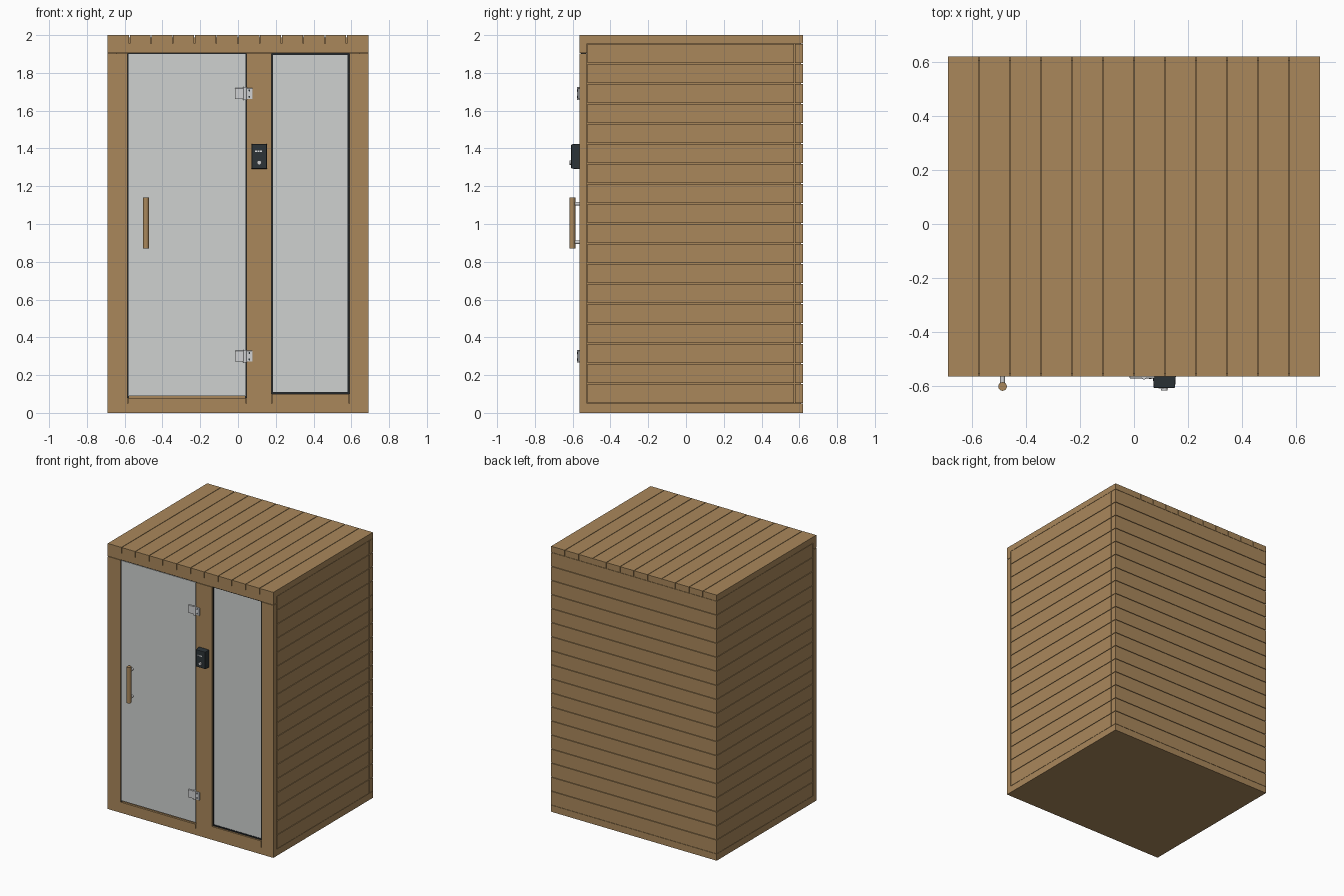
import bpy, bmesh, math
from mathutils import Matrix, Vector

cube = bpy.data.objects.get("Cube")
if cube:
    bpy.data.objects.remove(cube, do_unlink=True)


def material(name, rgb):
    m = bpy.data.materials.new(name)
    m.use_nodes = True
    m.diffuse_color = (*rgb, 1)
    m.node_tree.nodes["Principled BSDF"].inputs["Base Color"].default_value = (*rgb, 1)
    return m


WOOD = material("warm wood", (0.40, 0.245, 0.105))
GLASS = material("frosted glass", (0.62, 0.64, 0.63))
RUBBER = material("black gasket", (0.015, 0.018, 0.02))
PANEL = material("charcoal plastic", (0.025, 0.033, 0.038))
STEEL = material("polished steel", (0.63, 0.64, 0.65))
PRINT = material("pale display", (0.75, 0.77, 0.78))


def finish(name, bm, mat, bevel=0):
    mesh = bpy.data.meshes.new(name)
    bm.to_mesh(mesh)
    bm.free()
    mesh.materials.append(mat)
    ob = bpy.data.objects.new(name, mesh)
    bpy.context.collection.objects.link(ob)
    if bevel:
        mod = ob.modifiers.new("Bevel", "BEVEL")
        mod.width = bevel
        mod.segments = 2
    return ob


def boxes(name, mat, spans, bevel=0):
    """One object from (x range, y range, z range) boxes."""
    bm = bmesh.new()
    for span in spans:
        size = [b - a for a, b in span]
        mid = [(a + b) / 2 for a, b in span]
        bmesh.ops.create_cube(bm, size=1, matrix=Matrix.Translation(mid) @ Matrix.Diagonal((*size, 1)))
    return finish(name, bm, mat, bevel)


def rods(name, mat, ends, radius, sides=24):
    """One object from straight cylinders between pairs of points."""
    bm = bmesh.new()
    for a, b in ends:
        a, b = Vector(a), Vector(b)
        turn = (b - a).to_track_quat("Z", "Y").to_matrix().to_4x4()
        bmesh.ops.create_cone(bm, cap_ends=True, segments=sides, radius1=radius, radius2=radius,
                              depth=(b - a).length, matrix=Matrix.Translation((a + b) / 2) @ turn)
    ob = finish(name, bm, mat)
    bpy.ops.object.select_all(action="DESELECT")
    ob.select_set(True)
    bpy.context.view_layer.objects.active = ob
    bpy.ops.object.shade_smooth_by_angle(angle=math.radians(40))
    return ob


def strips(lo, hi, count, gap=0.004):
    step = (hi - lo) / count
    return [(lo + i * step + gap / 2, lo + (i + 1) * step - gap / 2) for i in range(count)]


# Overall limits of the cabin
W, FRONT, BACK, TOP = 0.69, -0.565, 0.62, 2.0
FLOOR, CEIL, HEAD = 0.05, 1.955, 1.905
INNER_F, INNER_B = -0.525, 0.575
ROWS = strips(FLOOR, CEIL, 18)

# Floor, plank roof and its backing board
boxes("floor", WOOD, [((-W, W), (FRONT, BACK), (0, FLOOR))])
roof = strips(-W, W, 12)
roof[0] = (-W, roof[0][1])
roof[-1] = (roof[-1][0], W)
boxes("roof_planks", WOOD, [(x, (FRONT, BACK), (CEIL, TOP)) for x in roof])
boxes("roof_backing", WOOD, [((-W + .01, W - .01), (FRONT + .012, BACK - .012), (CEIL - .015, TOP - .012))])

# Side and back walls, with backing boards behind the grooves
for side, s in (("left", 1), ("right", -1)):
    outer = tuple(sorted((s * W, s * (W - 0.04))))
    inner = tuple(sorted((s * (W - 0.01), s * (W - 0.05))))
    boxes(side + "_wall_planks", WOOD, [(outer, (INNER_F + .003, INNER_B - .002), z) for z in ROWS])
    boxes(side + "_wall_backing", WOOD, [(inner, (INNER_F - .002, INNER_B + .01), (FLOOR, CEIL))])
boxes("back_wall_planks", WOOD, [((-W, W), (INNER_B + .002, BACK), z) for z in ROWS])
boxes("back_wall_backing", WOOD, [((-W + .01, W - .01), (INNER_B - .01, BACK - .01), (FLOOR, CEIL))])

# Front framing
DOOR, WINDOW = (-0.585, 0.045), (0.177, 0.59)
depth = (FRONT, INNER_F)
boxes("front_header", WOOD, [((-W, W), depth, (HEAD, CEIL))])
boxes("front_posts", WOOD, [(x, depth, (FLOOR, HEAD - .003)) for x in
                            ((-W, DOOR[0]), (DOOR[1], WINDOW[0]), (WINDOW[1], W))])
boxes("door_threshold", WOOD, [((DOOR[0] + .002, DOOR[1] - .002), depth, (FLOOR, 0.08)),
                               (DOOR, (-0.55, INNER_F), (0.08, 0.093))])
boxes("window_sill", WOOD, [((WINDOW[0] + .002, WINDOW[1] - .002), depth, (FLOOR, 0.1))])

# Glazing and black seals
boxes("door_glass", GLASS, [((DOOR[0] + .006, DOOR[1] - .006), (-0.56, -0.545), (0.09, HEAD - .006))])
boxes("window_glass", GLASS, [((WINDOW[0] + .006, WINDOW[1] - .01), (-0.548, -0.535), (0.108, HEAD - .008))])
boxes("door_seal", RUBBER, [(x, (-0.556, -0.53), (0.08, HEAD)) for x in
                            ((DOOR[0], DOOR[0] + .007), (DOOR[1] - .007, DOOR[1]))]
      + [(DOOR, (-0.556, -0.53), (HEAD - .007, HEAD))])
seal = (-0.552, -0.53)
boxes("window_seal", RUBBER, [((WINDOW[0], WINDOW[0] + .007), seal, (0.1, HEAD)),
                              ((WINDOW[1] - .011, WINDOW[1]), seal, (0.1, HEAD)),
                              (WINDOW, seal, (0.1, 0.11)),
                              (WINDOW, seal, (HEAD - .009, HEAD))])

# Door handle: wooden bar on two steel standoffs
rods("handle_bar", WOOD, [((-0.487, -0.602, 0.87), (-0.487, -0.602, 1.14))], 0.016)
rods("handle_standoffs", STEEL, [((-0.487, -0.6, z), (-0.487, -0.555, z)) for z in (0.903, 1.107)], 0.009)

# Hinges: two leaves, a knuckle and dark screws
for name, z in (("upper", 1.69), ("lower", 0.30)):
    boxes(name + "_hinge_leaves", STEEL, [((-0.016, 0.032), (-0.572, -0.552), (z - .029, z + .029)),
                                          ((0.042, 0.077), (-0.572, -0.56), (z - .029, z + .029))], 0.002)
    rods(name + "_hinge_knuckle", STEEL, [((0.037, -0.566, z - .034), (0.037, -0.566, z + .034))], 0.01)
    rods(name + "_hinge_screws", PANEL, [((0.06, -0.57, z + d), (0.06, -0.574, z + d)) for d in (-.017, .017)],
         0.005, 12)

# Control panel with a tapered face, display marks and a knob
panel = boxes("control_panel", PANEL, [((0.07, 0.155), (-0.608, -0.562), (1.29, 1.425))])
for v in panel.data.vertices:
    if v.co.y < -0.6:
        v.co.x = 0.1125 + (v.co.x - 0.1125) * 0.93
        v.co.z = 1.3575 + (v.co.z - 1.3575) * 0.95
mod = panel.modifiers.new("Bevel", "BEVEL")
mod.width = 0.004
mod.segments = 2
boxes("panel_display", PRINT, [((x, x + .01), (-0.610, -0.606), (1.38, 1.388)) for x in (0.09, 0.103, 0.116)])
rods("panel_knob", STEEL, [((0.1125, -0.604, 1.325), (0.1125, -0.617, 1.325))], 0.012)
